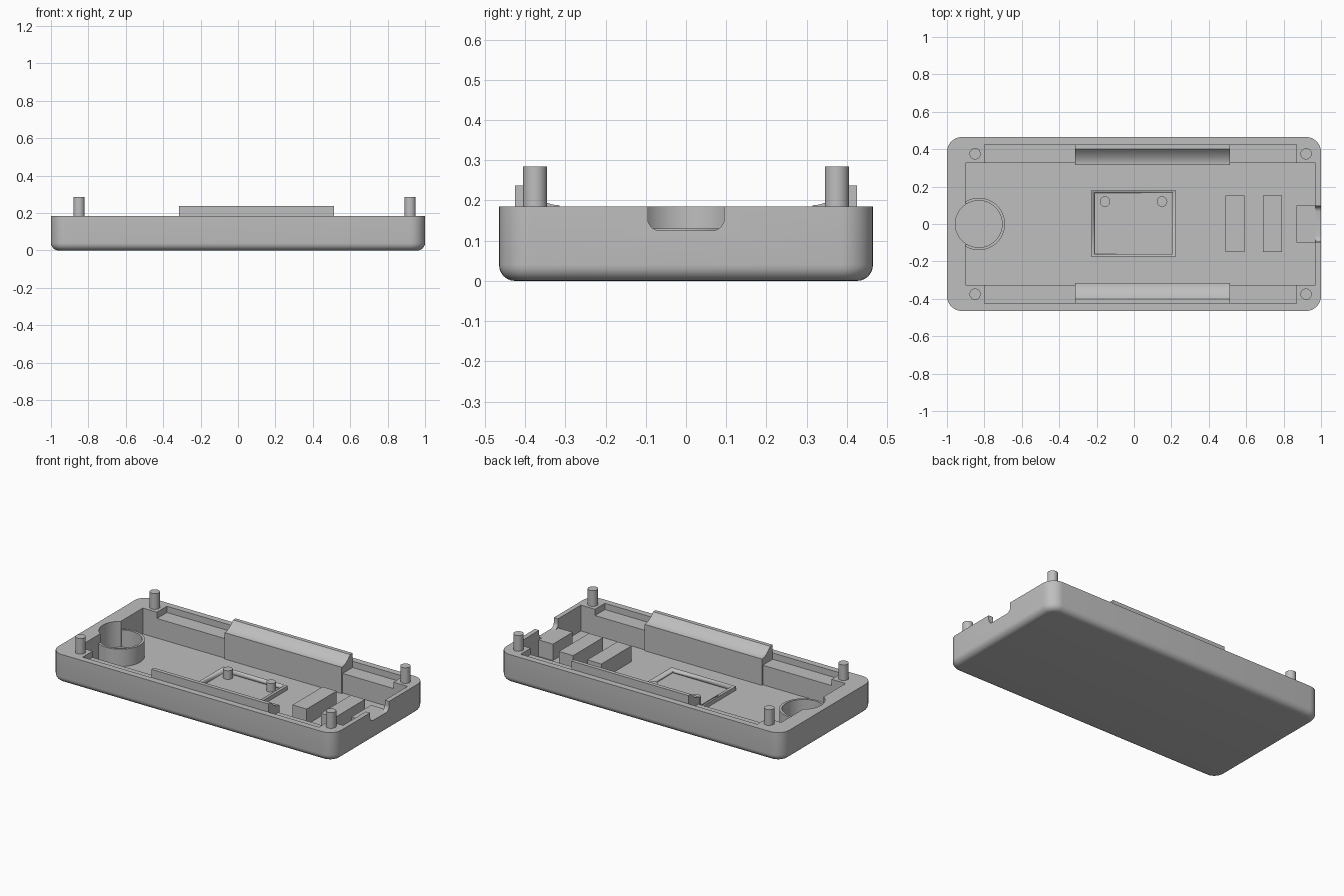
import bpy, bmesh, math

if "Cube" in bpy.data.objects:
    bpy.data.objects.remove(bpy.data.objects["Cube"])

grey = bpy.data.materials.new("plain grey")
grey.diffuse_color = (0.52, 0.52, 0.52, 1)
grey.use_nodes = True
grey.node_tree.nodes["Principled BSDF"].inputs["Base Color"].default_value = grey.diffuse_color


def finish(name, bm, smooth=True):
    bmesh.ops.recalc_face_normals(bm, faces=bm.faces)
    me = bpy.data.meshes.new(name)
    bm.to_mesh(me)
    bm.free()
    me.materials.append(grey)
    ob = bpy.data.objects.new(name, me)
    bpy.context.collection.objects.link(ob)
    if smooth:
        smooth_edges(ob)
    return ob


def smooth_edges(ob):
    bpy.ops.object.select_all(action='DESELECT')
    ob.select_set(True)
    bpy.context.view_layer.objects.active = ob
    bpy.ops.object.shade_smooth_by_angle(angle=math.radians(30))


def loft(name, rings, closed=False):
    """Skin a list of equal-length point rings; cap the ends or join them."""
    bm = bmesh.new()
    vs = [[bm.verts.new(p) for p in r] for r in rings]
    n = len(vs[0])
    for a, b in zip(vs, vs[1:]):
        for i in range(n):
            j = (i + 1) % n
            bm.faces.new((a[i], a[j], b[j], b[i]))
    bm.faces.new(vs[0][::-1])
    bm.faces.new(vs[-1])
    return finish(name, bm)


def box(name, x0, x1, y0, y1, z0, z1):
    ring = [(x0, y0), (x1, y0), (x1, y1), (x0, y1)]
    return loft(name, [[(x, y, z) for x, y in ring] for z in (z0, z1)])


def cylinder(name, x, y, r, z0, z1, n=32):
    ring = [(x + r * math.cos(2 * math.pi * i / n), y + r * math.sin(2 * math.pi * i / n))
            for i in range(n)]
    return loft(name, [[(px, py, z) for px, py in ring] for z in (z0, z1)])


def rounded_rect(hx, hy, r, n=8):
    pts = []
    for k, (sx, sy) in enumerate([(1, 1), (-1, 1), (-1, -1), (1, -1)]):
        for i in range(n + 1):
            a = math.pi / 2 * (k + i / n)
            pts.append((sx * (hx - r) + r * math.cos(a), sy * (hy - r) + r * math.sin(a)))
    return pts


def along_x(name, profile, x0, x1):
    return loft(name, [[(x, y, z) for y, z in profile] for x in (x0, x1)])


def cut(target, cutter):
    m = target.modifiers.new("cut", 'BOOLEAN')
    m.operation, m.solver, m.object = 'DIFFERENCE', 'EXACT', cutter
    bpy.context.view_layer.objects.active = target
    bpy.ops.object.modifier_apply(modifier=m.name)
    bpy.data.objects.remove(cutter, do_unlink=True)


FLOOR, RIM = 0.02, 0.185

# Tray shell with rounded corners and a rounded bottom edge
rings = []
for i in range(7):
    a = math.pi / 2 * i / 6
    inset, z = 0.04 * (1 - math.sin(a)), 0.04 * (1 - math.cos(a))
    rings.append([(x, y, z) for x, y in rounded_rect(1 - inset, 0.465 - inset, 0.08 - inset)])
rings.append([(x, y, RIM) for x, y in rounded_rect(1, 0.465, 0.08)])
tray = loft("tray", rings)

# Main cavity, side ledges, round recess in the left wall
cut(tray, box("cavity_cutter", -0.9, 0.97, -0.325, 0.325, FLOOR, 0.4))
cut(tray, box("ledge_cutter", -0.8, 0.87, -0.425, 0.425, 0.145, 0.4))
cut(tray, cylinder("recess_cutter", -0.83, 0, 0.125, FLOOR, 0.4, 48))

# Port opening in the right wall, rounded at the lower corners
port = [(-0.095, 0.4)]
for cy, start in ((-0.065, math.pi), (0.065, 1.5 * math.pi)):
    for i in range(7):
        a = start + math.pi / 2 * i / 6
        port.append((cy + 0.03 * math.cos(a), 0.155 + 0.03 * math.sin(a)))
port.append((0.095, 0.4))
cut(tray, along_x("port_cutter", port, 0.95, 1.1))
smooth_edges(tray)

# Port shelf and the two support blocks
box("port_shelf", 0.87, 0.972, -0.1, 0.1, 0.01, 0.125)
for x in (0.54, 0.74):
    box("support_block", x - 0.05, x + 0.05, -0.15, 0.153, 0.01, 0.12)

# Corner pins
for x in (-0.85, 0.92):
    for y in (-0.375, 0.375):
        cylinder("corner_pin", x, y, 0.03, 0.15, 0.285)

# Side rails with a hollow curved lip
for s in (1, -1):
    lip = [(0.315 + 0.085 * i / 10, 0.188 + 0.049 * (i / 10) ** 2) for i in range(11)]
    prof = [(0.425, 0.01), (0.315, 0.01)] + lip + [(0.425, 0.237)]
    along_x("side_rail", [(s * y, z) for y, z in prof], -0.315, 0.512)

# Round holder wall, an open arc that meets the left wall
arc = []
for i in range(41):
    a = math.radians(-122 + 244 * i / 40)
    arc.append([(-0.83 + r * math.cos(a), r * math.sin(a), z)
                for r, z in ((0.125, 0.01), (0.14, 0.01), (0.14, 0.13), (0.125, 0.13))])
loft("round_holder", arc)

# Raised square frame with two pegs
frame = box("square_frame", -0.23, 0.225, -0.175, 0.18, 0.01, 0.045)
cut(frame, box("frame_cutter", -0.21, 0.205, -0.16, 0.165, 0, 0.1))
for x in (-0.155, 0.15):
    cylinder("frame_peg", x, 0.12, 0.028, 0.01, 0.075)
